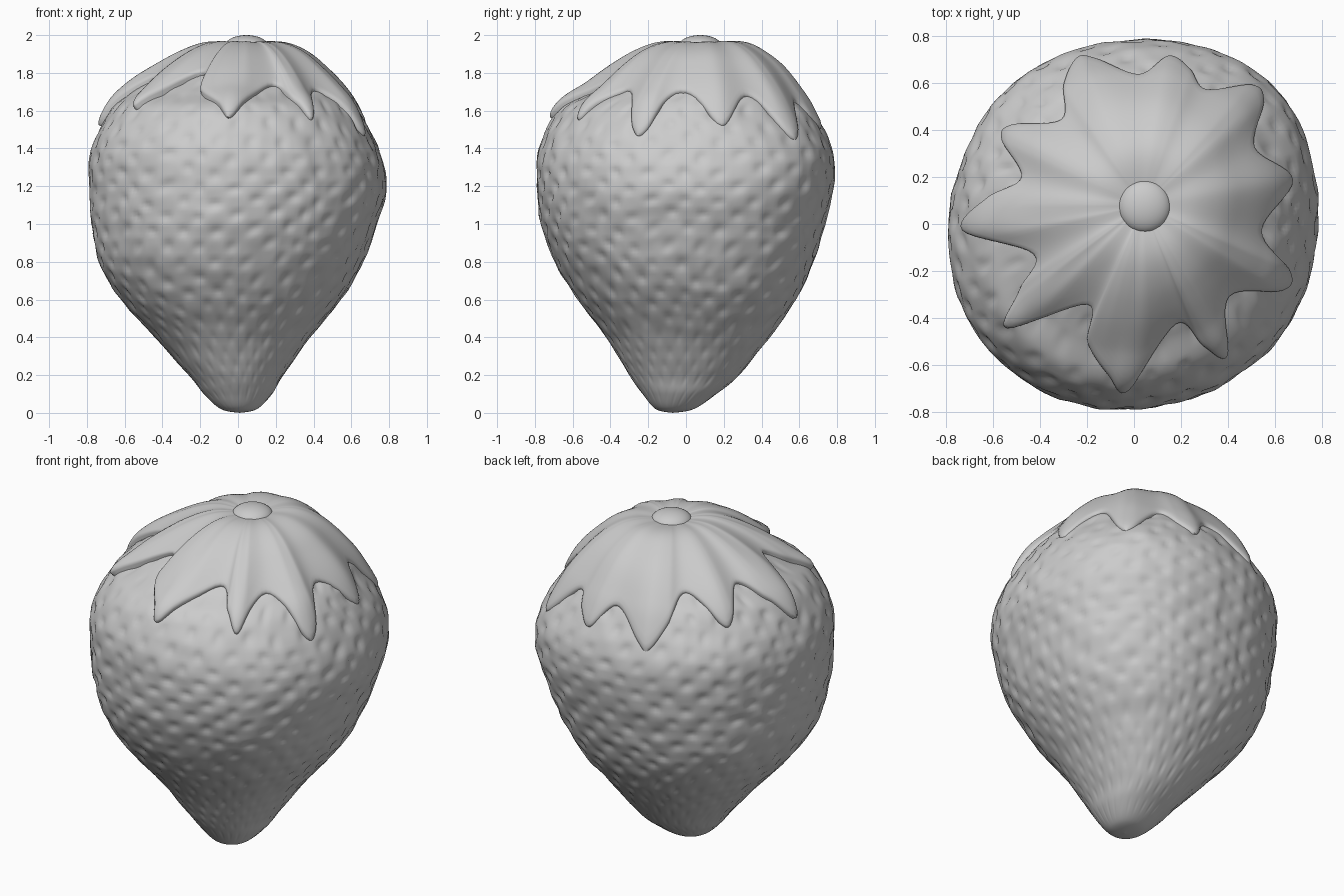
import bpy, bmesh, math
from mathutils import Vector, noise
from mathutils.bvhtree import BVHTree

if "Cube" in bpy.data.objects:
    bpy.data.objects.remove(bpy.data.objects["Cube"])

grey = bpy.data.materials.new("plain grey")
grey.use_nodes = True
GREY = (0.6, 0.6, 0.6, 1)
grey.diffuse_color = GREY
grey.node_tree.nodes["Principled BSDF"].inputs["Base Color"].default_value = GREY

# Fruit cross-sections: height, x min, x max, y min, y max
ROWS = [
    (0.0, 0.01, 0.01, -0.07, -0.07), (0.02, -0.09, 0.10, -0.16, 0.04),
    (0.10, -0.18, 0.18, -0.23, 0.16), (0.20, -0.26, 0.24, -0.30, 0.28),
    (0.40, -0.44, 0.38, -0.42, 0.44), (0.60, -0.615, 0.54, -0.57, 0.58),
    (0.80, -0.735, 0.66, -0.69, 0.67), (1.00, -0.77, 0.73, -0.76, 0.73),
    (1.20, -0.785, 0.78, -0.785, 0.775), (1.40, -0.77, 0.74, -0.775, 0.77),
    (1.60, -0.67, 0.63, -0.67, 0.66), (1.70, -0.56, 0.545, -0.50, 0.58),
    (1.80, -0.40, 0.435, -0.36, 0.49), (1.87, -0.28, 0.35, -0.25, 0.40),
    (1.92, -0.17, 0.25, -0.14, 0.31), (1.94, -0.07, 0.15, -0.03, 0.19),
    (1.942, 0.04, 0.04, 0.08, 0.08)]

# Leafy cap outline seen from above, clockwise from the back
OUTLINE = [
    (-0.25, 0.715), (-0.17, 0.715), (0.02, 0.645), (0.15, 0.725), (0.24, 0.67),
    (0.31, 0.58), (0.51, 0.60), (0.56, 0.53), (0.52, 0.33), (0.685, 0.19),
    (0.55, -0.03), (0.675, -0.21), (0.64, -0.29), (0.41, -0.315), (0.40, -0.57),
    (0.30, -0.53), (0.18, -0.43), (-0.025, -0.71), (-0.11, -0.65), (-0.20, -0.51),
    (-0.20, -0.345), (-0.54, -0.445), (-0.49, -0.28), (-0.43, -0.13),
    (-0.73, -0.03), (-0.63, 0.11), (-0.485, 0.20), (-0.57, 0.36),
    (-0.53, 0.425), (-0.315, 0.45), (-0.305, 0.60)]
CENTRE = Vector((0.04, 0.08))
SIDES, STEPS = 256, 12


def spline(p0, p1, p2, p3, t):
    """Catmull-Rom point between p1 and p2."""
    return [0.5 * (2 * b + (c - a) * t + (2 * a - 5 * b + 4 * c - d) * t * t
                   + (3 * b - a - 3 * c + d) * t ** 3)
            for a, b, c, d in zip(p0, p1, p2, p3)]


def sections():
    out, last = [], len(ROWS) - 1
    for k in range(last):
        ring = [ROWS[min(max(k + o, 0), last)] for o in (-1, 0, 1, 2)]
        out += [spline(*ring, s / STEPS) for s in range(STEPS)]
    return out + [list(ROWS[-1])]


def fruit_grid(bumpy):
    """Vertices and quads of the fruit, optionally with seed pits."""
    verts, faces = [], []
    secs = sections()
    for z, x0, x1, y0, y1 in secs:
        cx, cy, rx, ry = (x0 + x1) / 2, (y0 + y1) / 2, (x1 - x0) / 2, (y1 - y0) / 2
        square = min(1, max(0.2, (1.85 - z) / 0.4))
        for i in range(SIDES):
            a = 2 * math.pi * i / SIDES
            # slightly squared and skewed plan
            corner = math.sin(2 * a) ** 2 * (0.027 + 0.018 * math.sin(a + math.pi / 4))
            k = 1 + 0.025 * math.sin(2 * a) + square * corner
            d = 0
            if bumpy:
                size = min(1, max(0, (rx - 0.08) / 0.5))
                p = Vector((math.cos(a) * rx, math.sin(a) * ry, z))
                warp = 2.0 * noise.noise(p * 3.5)
                pit = math.cos(26 * a + warp) * math.cos(math.pi * z / 0.08 + warp)
                d = size * (0.003 - 0.012 * max(0, pit) ** 1.5)
                d += size * (0.006 * noise.noise(p * 4) + 0.008 * noise.noise(p * 10))
            verts.append(Vector((cx + math.cos(a) * (rx * k + d),
                                 cy + math.sin(a) * (ry * k + d), z)))
    for j in range(len(secs) - 1):
        for i in range(SIDES):
            n = (i + 1) % SIDES
            faces.append((j * SIDES + i, j * SIDES + n,
                          (j + 1) * SIDES + n, (j + 1) * SIDES + i))
    return verts, faces


def finish(name, verts, faces, angle):
    mesh = bpy.data.meshes.new(name)
    mesh.from_pydata(verts, [], faces)
    bm = bmesh.new()
    bm.from_mesh(mesh)
    bmesh.ops.remove_doubles(bm, verts=bm.verts, dist=0.00005)
    bm.to_mesh(mesh)
    bm.free()
    mesh.materials.append(grey)
    obj = bpy.data.objects.new(name, mesh)
    bpy.context.collection.objects.link(obj)
    bpy.ops.object.select_all(action='DESELECT')
    bpy.context.view_layer.objects.active = obj
    obj.select_set(True)
    bpy.ops.object.shade_smooth_by_angle(angle=math.radians(angle))


# Pitted fruit
finish("fruit_body", *fruit_grid(True), 60)

# Leafy cap draped over the smooth fruit surface
tree = BVHTree.FromPolygons(*fruit_grid(False))
pts = OUTLINE[::-1]
count = len(pts)
edge = []
for k in range(count):
    quad = [pts[(k + o) % count] for o in (-1, 0, 1, 2)]
    edge += [Vector(spline(*quad, s / 8)) for s in range(8)]

# Each ring: share of the outline radius, and drop at the rim
rings = [(0.97 * s / 28, 0) for s in range(29)]
rings += [(0.99, 0.004), (1.0, 0.012), (1.0, 0.06)]
verts, faces = [], []
for share, drop in rings:
    for e in edge:
        q = CENTRE + (e - CENTRE) * share * 0.98
        hit, normal, _, _ = tree.ray_cast(Vector((q.x, q.y, 4)), Vector((0, 0, -1)))
        # leaves arch between base and tip, and thin out at the rim
        ridge = min(1, max(0, ((e - CENTRE).length - 0.45) / 0.25))
        arch = 6.75 * share ** 2 * (1 - share)
        lift = 0.036 + 0.024 * ridge * arch - 0.02 * share ** 3
        lift += 0.02 * max(0, -(q.x + q.y)) * share - drop
        p = hit + normal * lift
        p.z -= 0.03 * math.exp(-((q - CENTRE).length / 0.14) ** 2)
        verts.append(p)
m = len(edge)
for j in range(len(rings) - 1):
    for i in range(m):
        n = (i + 1) % m
        faces.append((j * m + i, (j + 1) * m + i, (j + 1) * m + n, j * m + n))
finish("leaf_cap", verts, faces, 50)

# Rounded stem stub in the dip of the cap
bpy.ops.mesh.primitive_uv_sphere_add(segments=40, ring_count=20, radius=1,
                                     location=(0.045, 0.075, 1.945))
stem = bpy.context.object
stem.name = "stem_stub"
stem.scale = (0.112, 0.112, 0.055)
stem.data.materials.append(grey)
bpy.ops.object.transform_apply(location=False, rotation=False, scale=True)
bpy.ops.object.shade_smooth_by_angle(angle=math.radians(60))
